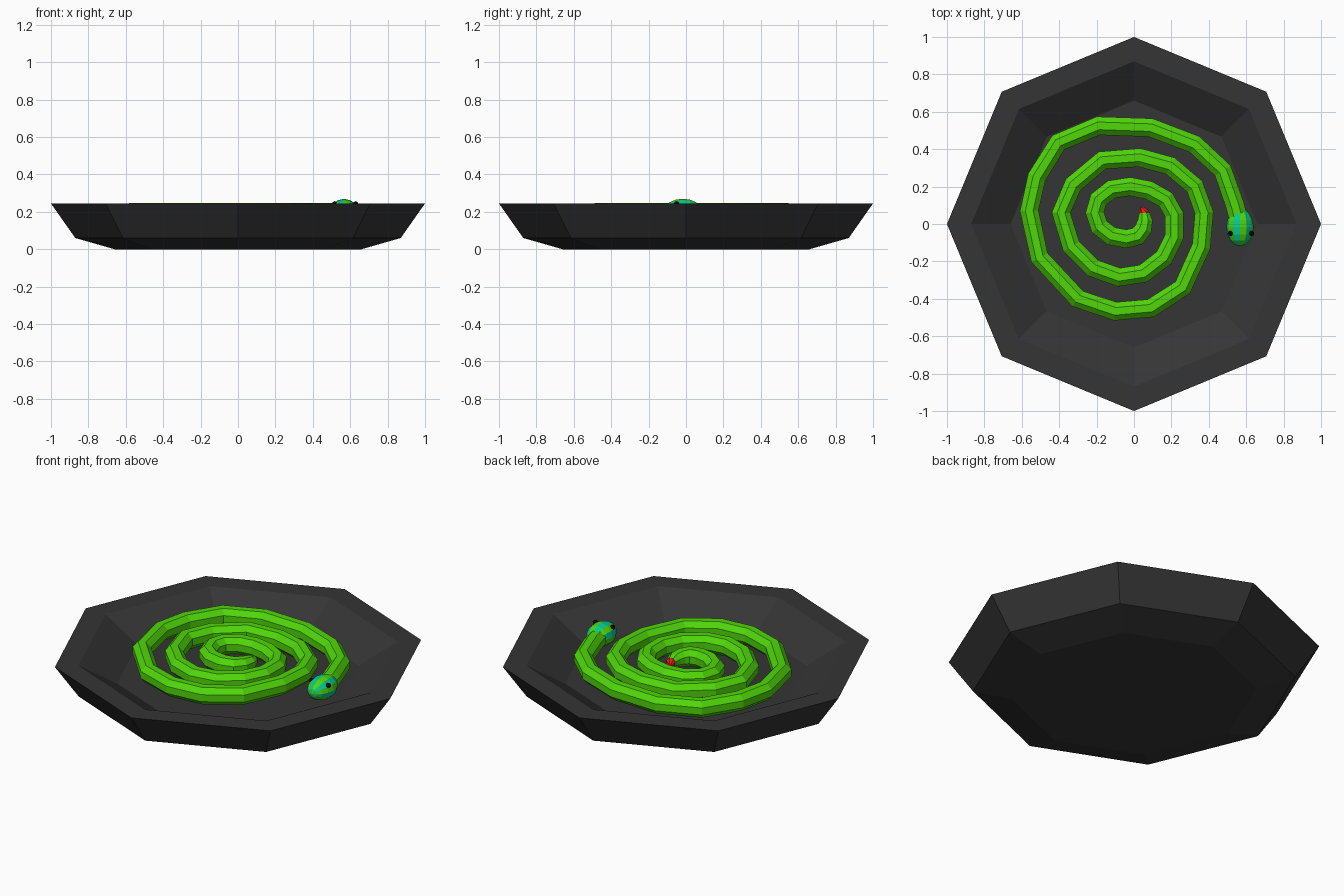
import bpy, bmesh, math
from mathutils import Vector, Matrix

if "Cube" in bpy.data.objects:
    bpy.data.objects.remove(bpy.data.objects["Cube"])


def mat(name, rgb):
    m = bpy.data.materials.new(name)
    m.diffuse_color = (*rgb, 1)
    m.use_nodes = True
    m.node_tree.nodes["Principled BSDF"].inputs["Base Color"].default_value = m.diffuse_color
    return m


DARK = mat("dark", (0.035, 0.035, 0.035))
GREEN = mat("green", (0.08, 0.68, 0.003))
TEAL = mat("teal", (0.0, 0.6, 0.3))
RED = mat("red", (0.9, 0.01, 0.005))
BLACK = mat("black", (0.003, 0.003, 0.003))


def finish(bm, name, *mats):
    bmesh.ops.recalc_face_normals(bm, faces=bm.faces)
    me = bpy.data.meshes.new(name)
    bm.to_mesh(me)
    bm.free()
    for m in mats:
        me.materials.append(m)
    ob = bpy.data.objects.new(name, me)
    bpy.context.collection.objects.link(ob)
    return ob


def loft(rings, name, *mats):
    """Skin a list of closed point rings and cap both ends."""
    bm = bmesh.new()
    vs = [[bm.verts.new(p) for p in ring] for ring in rings]
    n = len(vs[0])
    for a, b in zip(vs, vs[1:]):
        for i in range(n):
            j = (i + 1) % n
            bm.faces.new((a[i], a[j], b[j], b[i]))
    bm.faces.new(vs[0])
    bm.faces.new(vs[-1])
    return finish(bm, name, *mats)


# Eight-sided tray: underside, outer wall, flat rim, sunken floor
profile = [(0.66, 0), (0.87, 0.06), (1, 0.245), (0.87, 0.245), (0.66, 0.12)]
loft([[(r * math.cos(k * math.pi / 4), r * math.sin(k * math.pi / 4), z)
       for k in range(8)] for r, z in profile], "tray", DARK)

# Coiled body, from the neck inward to the tail
Z = 0.198
path = [(.565, .0), (.54, .1), (.475, .285), (.325, .425), (.09, .515), (-.19, .525), (-.405, .435),
        (-.52, .25), (-.56, .07), (-.505, -.18), (-.3, -.4), (-.1, -.467), (.09, -.45),
        (.26, -.34), (.36, -.12), (.375, .06), (.325, .2), (.195, .31), (.03, .355),
        (-.17, .34), (-.325, .21), (-.39, .06), (-.335, -.12), (-.22, -.235), (-.08, -.285),
        (.05, -.265), (.16, -.18), (.215, -.07), (.215, .05), (.17, .13), (.08, .18),
        (-.02, .2), (-.12, .185), (-.19, .13), (-.21, .06), (-.185, -.015), (-.12, -.065),
        (-.04, -.08), (.02, -.065), (.05, -.025), (.06, .02), (.055, .06)]
pts = [Vector((x, y, Z)) for x, y in path]


def tube_ring(i, radius, sides=8):
    t = (pts[min(i + 1, len(pts) - 1)] - pts[max(i - 1, 0)]).normalized()
    side = t.cross(Vector((0, 0, 1)))
    return [pts[i] + radius * (math.cos(a) * side + math.sin(a) * Vector((0, 0, 1)))
            for a in [(k + 0.5) * 2 * math.pi / sides for k in range(sides)]]


last = len(pts) - 1
radii = [0.054] * (last - 2) + [0.05, 0.043, 0.03]
loft([tube_ring(i, r) for i, r in enumerate(radii)], "coiled_body", GREEN)


def ball(name, loc, size, seg, rings, *mats):
    bm = bmesh.new()
    bmesh.ops.create_uvsphere(bm, u_segments=seg, v_segments=rings, radius=1)
    bm.transform(Matrix.Rotation(math.pi / 2, 4, 'X'))
    # lengthwise stripes when a second colour is given
    for f in bm.faces:
        c = f.calc_center_median()
        k = int((math.atan2(c.z, c.x) % (2 * math.pi)) / (2 * math.pi) * seg)
        f.material_index = k % len(mats)
    bm.transform(Matrix.Translation(loc) @ Matrix.Diagonal((*size, 1)))
    return finish(bm, name, *mats)


# Head, eyes and tail tip
ball("head", (0.567, -0.017, 0.203), (0.073, 0.102, 0.067), 12, 8, GREEN, TEAL)
for s, side in ((-1, "left"), (1, "right")):
    ball(side + "_eye", (0.573 + s * 0.056, -0.05, 0.243), (0.014, 0.014, 0.014), 8, 6, BLACK)

bm = bmesh.new()
d = Vector((-0.5, 1, 0)).normalized()
rot = Vector((0, 0, 1)).rotation_difference(d).to_matrix().to_4x4()
bmesh.ops.create_cone(bm, cap_ends=True, segments=8, radius1=0.03, radius2=0.01, depth=0.035,
                      matrix=Matrix.Translation(pts[-1] + d * 0.016) @ rot)
finish(bm, "tail_tip", RED)
